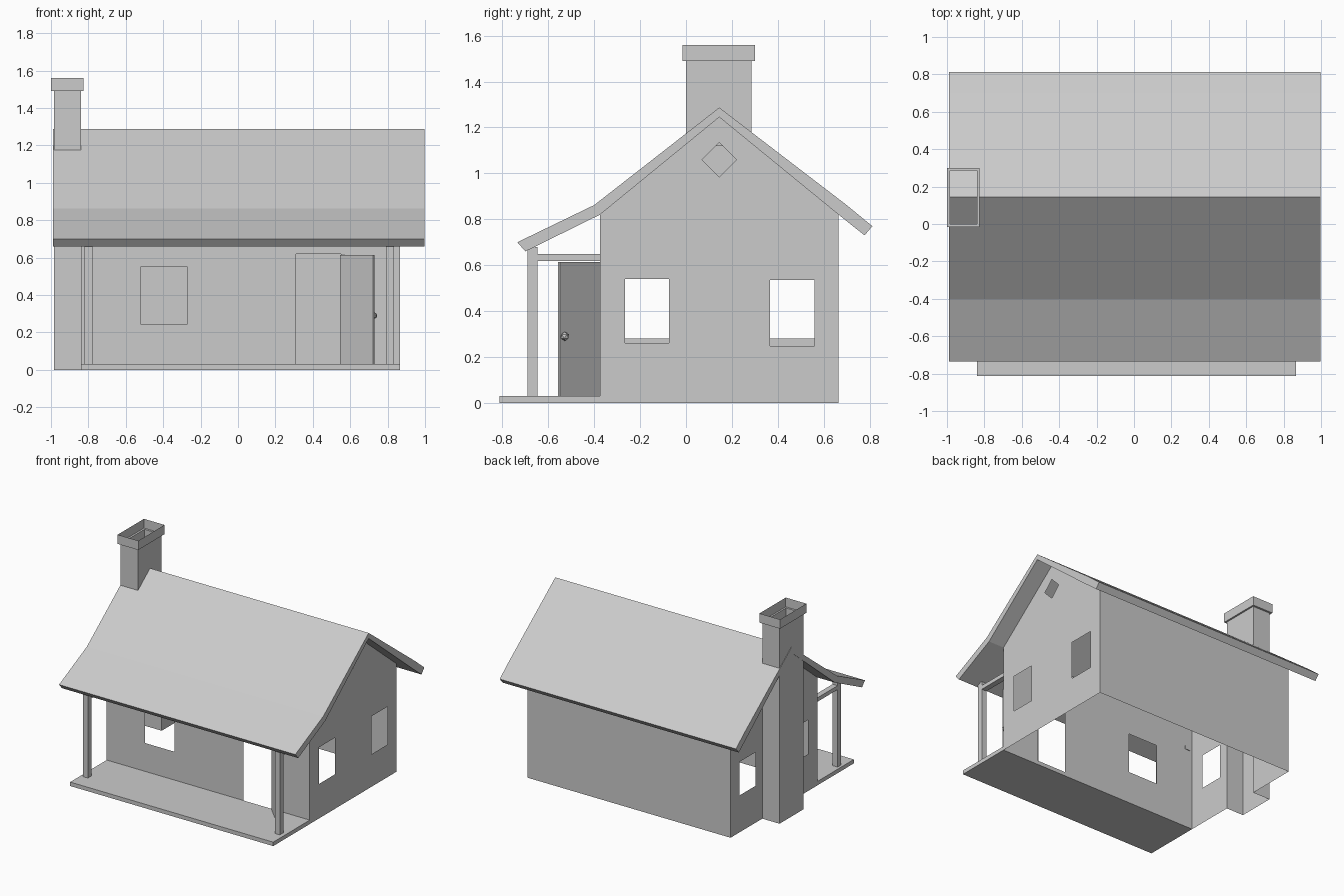
import bpy, bmesh, math
from mathutils import Vector, Matrix

if "Cube" in bpy.data.objects:
    bpy.data.objects.remove(bpy.data.objects["Cube"])

XL, XR, YF, YB = -0.84, 0.865, -0.375, 0.665   # wall planes
EAVE, RIDGE_Y, RIDGE_Z = 0.82, 0.145, 1.245


def finish(name, bm):
    me = bpy.data.meshes.new(name)
    bm.to_mesh(me)
    bm.free()
    ob = bpy.data.objects.new(name, me)
    bpy.context.collection.objects.link(ob)
    return ob


def rect(a0, a1, z0, z1):
    return [(a0, z0), (a1, z0), (a1, z1), (a0, z1)]


def sheet(name, loops, place, normal):
    """Thin wall: first loop is the outline, the others are openings."""
    bm = bmesh.new()
    edges = []
    for loop in loops:
        vs = [bm.verts.new(place(a, z)) for a, z in loop]
        edges += [bm.edges.new((vs[i], vs[i - 1])) for i in range(len(vs))]
    n = Vector(normal)
    bmesh.ops.triangle_fill(bm, edges=edges, use_beauty=True, use_dissolve=False, normal=n)
    bm.normal_update()
    bmesh.ops.reverse_faces(bm, faces=[f for f in bm.faces if f.normal.dot(n) < 0])
    return finish(name, bm)


def box(name, x0, x1, y0, y1, z0, z1):
    bm = bmesh.new()
    bmesh.ops.create_cube(bm, size=1)
    bmesh.ops.scale(bm, verts=bm.verts, vec=(x1 - x0, y1 - y0, z1 - z0))
    bmesh.ops.translate(bm, verts=bm.verts, vec=((x0 + x1) / 2, (y0 + y1) / 2, (z0 + z1) / 2))
    return finish(name, bm)


# walls with window, door and gable vent openings
sheet("front_wall", [[(XL, 0), (0.31, 0), (0.31, 0.62), (0.55, 0.62), (0.55, 0), (XR, 0), (XR, EAVE), (XL, EAVE)],
                     rect(-0.52, -0.27, 0.245, 0.55)],
      lambda a, z: (a, YF, z), (0, -1, 0))
sheet("back_wall", [rect(XL, XR, 0, EAVE)], lambda a, z: (a, YB, z), (0, 1, 0))
v = 0.075
sheet("right_wall", [[(YF, 0), (YB, 0), (YB, EAVE), (RIDGE_Y, RIDGE_Z), (YF, EAVE)],
                     rect(-0.265, -0.075, 0.262, 0.54),
                     rect(0.365, 0.56, 0.247, 0.535),
                     [(RIDGE_Y - v, 1.06), (RIDGE_Y, 1.06 - v), (RIDGE_Y + v, 1.06), (RIDGE_Y, 1.06 + v)]],
      lambda a, z: (XR, a, z), (1, 0, 0))

# left wall, split by the open hearth of the chimney
C0, C1, CX = 0.0, 0.285, -0.985
left = lambda a, z: (XL, a, z)
sheet("left_wall_front", [[(YF, 0), (C0, 0), (C0, 1.127), (YF, EAVE)],
                          rect(-0.265, -0.075, 0.28, 0.54)], left, (-1, 0, 0))
sheet("left_wall_back", [[(C1, 0), (YB, 0), (YB, EAVE), (C1, 1.13)],
                         rect(0.365, 0.56, 0.28, 0.535)], left, (-1, 0, 0))

# chimney: hollow shaft, open to the room below the roof
bm = bmesh.new()


def quad(*pts):
    bm.faces.new([bm.verts.new(p) for p in pts])


T, M = 1.49, 1.12
quad((CX, C0, 0), (XL, C0, 0), (XL, C0, T), (CX, C0, T))
quad((XL, C1, 0), (CX, C1, 0), (CX, C1, T), (XL, C1, T))
quad((CX, C1, 0), (CX, C0, 0), (CX, C0, T), (CX, C1, T))
quad((XL, C0, M), (XL, C1, M), (XL, C1, T), (XL, C0, T))
finish("chimney", bm)

# chimney cap: open band with a narrow ledge
bm = bmesh.new()
inner = [(CX, C0), (XL, C0), (XL, C1), (CX, C1)]
outer = [(-1.0, -0.015), (-0.827, -0.015), (-0.827, 0.3), (-1.0, 0.3)]
for i in range(4):
    j = (i + 1) % 4
    quad((*outer[i], T), (*outer[j], T), (*outer[j], 1.56), (*outer[i], 1.56))
    quad((*inner[i], T), (*inner[j], T), (*outer[j], T), (*outer[i], T))
finish("chimney_cap", bm)

# roof slab extruded from its cross-section
bm = bmesh.new()
section = [(-0.735, 0.70), (-0.70, 0.66), (YF, EAVE), (RIDGE_Y, RIDGE_Z), (YB, EAVE),
           (0.778, 0.73), (0.812, 0.77), (0.70, 0.862), (RIDGE_Y, 1.287), (-0.40, 0.862)]
face = bm.faces.new([bm.verts.new((-0.988, y, z)) for y, z in section])
ext = bmesh.ops.extrude_face_region(bm, geom=[face], use_keep_orig=True)
bmesh.ops.translate(bm, vec=(1.984, 0, 0),
                    verts=[g for g in ext["geom"] if isinstance(g, bmesh.types.BMVert)])
bmesh.ops.recalc_face_normals(bm, faces=bm.faces)
finish("roof", bm)

# porch
box("porch_floor", XL, XR, -0.813, YF, 0, 0.03)
for side, x in (("left", -0.82), ("right", 0.792)):
    box("porch_post_" + side, x, x + 0.042, -0.69, -0.647, 0, 0.68)
    box("porch_beam_" + side, x, x + 0.042, -0.65, YF + 0.004, 0.618, 0.648)

# open door with knob
hinge = Matrix.Translation((0.55, YF, 0)) @ Matrix.Rotation(math.radians(-45.5), 4, 'Z')
box("door", 0, 0.25, -0.006, 0.006, 0.03, 0.615).matrix_world = hinge
bm = bmesh.new()
bmesh.ops.create_icosphere(bm, subdivisions=1, radius=0.02)
finish("door_knob", bm).matrix_world = hinge @ Matrix.Translation((0.232, 0.018, 0.29))
